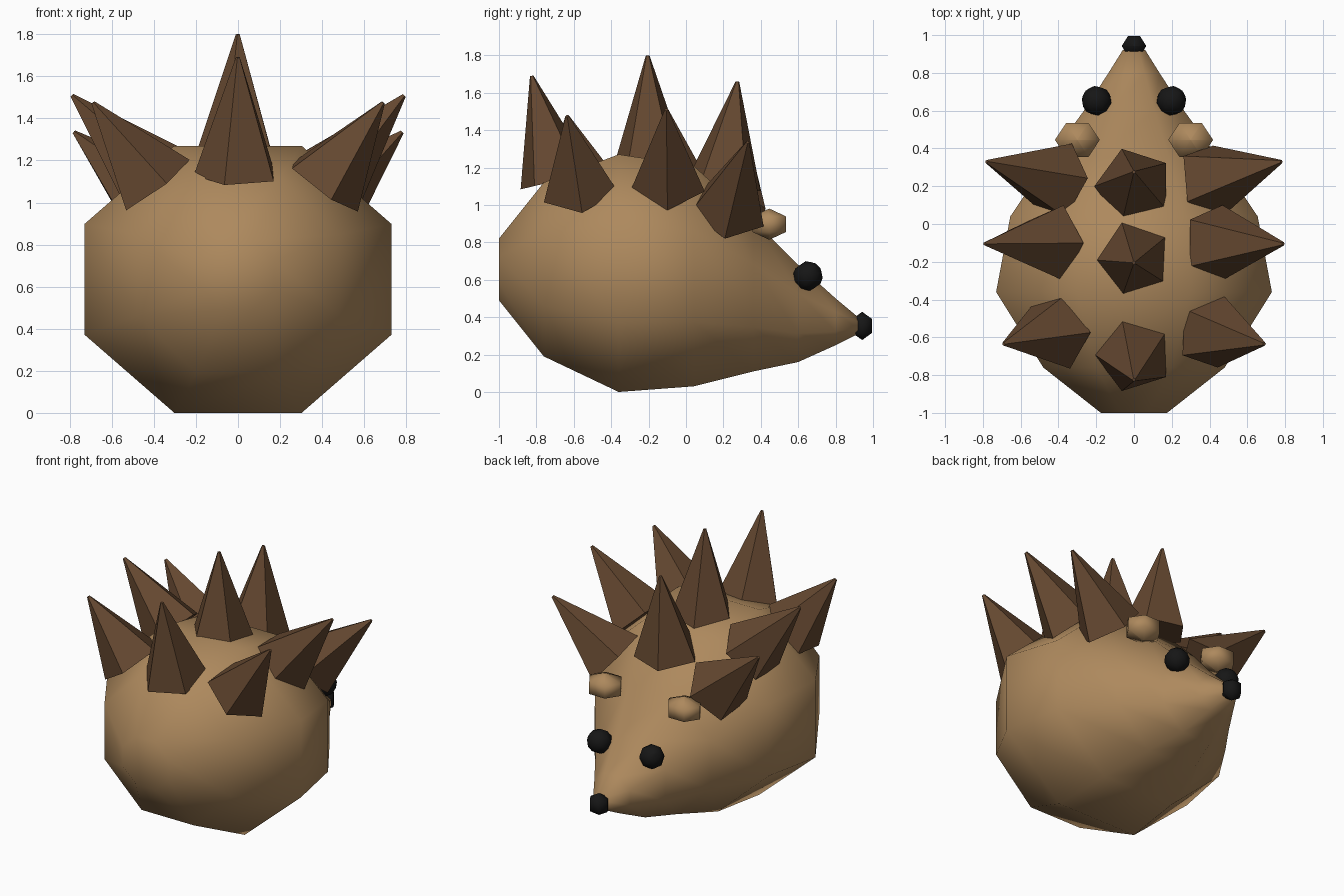
import bpy, math
from mathutils import Vector, Matrix

if "Cube" in bpy.data.objects:
    bpy.data.objects.remove(bpy.data.objects["Cube"])


def material(name, rgb):
    m = bpy.data.materials.new(name)
    m.diffuse_color = (*rgb, 1)
    m.use_nodes = True
    m.node_tree.nodes["Principled BSDF"].inputs["Base Color"].default_value = m.diffuse_color
    return m


TAN = material("tan", (0.42, 0.25, 0.11))
BROWN = material("brown", (0.13, 0.065, 0.03))
BLACK = material("black", (0.008, 0.008, 0.008))


def loft(name, rings, n, phase, mat, smooth, matrix):
    """Skin n-sided rings (z, rx, ry, centre_y) and cap both ends."""
    verts, faces = [], []
    for z, rx, ry, cy in rings:
        for i in range(n):
            a = phase + math.tau * i / n
            verts.append(matrix @ Vector((rx * math.cos(a), cy + ry * math.sin(a), z)))
    for r in range(len(rings) - 1):
        for i in range(n):
            j = (i + 1) % n
            faces.append((r * n + i, r * n + j, (r + 1) * n + j, (r + 1) * n + i))
    faces.append(tuple(reversed(range(n))))
    faces.append(tuple(range(len(verts) - n, len(verts))))
    if matrix.determinant() < 0:
        faces = [f[::-1] for f in faces]
    me = bpy.data.meshes.new(name)
    me.from_pydata(verts, [], faces)
    me.materials.append(mat)
    for p in me.polygons:
        p.use_smooth = smooth
    ob = bpy.data.objects.new(name, me)
    bpy.context.collection.objects.link(ob)
    return ob


def ball(name, centre, radii, n, levels, mat, aim=(0, 0, 1)):
    rings = []
    for k in range(levels + 1):
        t = -math.pi / 2 + math.pi * k / levels
        c = max(math.cos(t), 0.01)
        rings.append((radii[2] * math.sin(t), radii[0] * c, radii[1] * c, 0))
    turn = Vector((0, 0, 1)).rotation_difference(Vector(aim)).to_matrix().to_4x4()
    return loft(name, rings, n, 0, mat, True, Matrix.Translation(centre) @ turn)


def spike(name, base, tip, phase):
    base, tip = Vector(base), Vector(tip)
    axis = tip - base
    turn = Vector((0, 0, 1)).rotation_difference(axis).to_matrix().to_4x4()
    rings = [(0, 0.21, 0.21, 0), (axis.length, 0.01, 0.01, 0)]
    return loft(name, rings, 5, phase, BROWN, False, Matrix.Translation(base) @ turn)


# Body: octagonal sections (y, half width, bottom, top) from rump to snout
sections = [(-1.0, 0.175, 0.49, 0.82), (-0.76, 0.48, 0.19, 1.12), (-0.36, 0.73, 0.0, 1.27),
            (0.04, 0.655, 0.03, 1.21), (0.36, 0.44, 0.11, 0.92), (0.60, 0.265, 0.16, 0.68),
            (0.80, 0.135, 0.25, 0.50), (0.92, 0.06, 0.31, 0.40)]
k = 1 / math.cos(math.pi / 8)
# local z runs along world y, local y is world z
to_y = Matrix(((-1, 0, 0, 0), (0, 0, 1, 0), (0, 1, 0, 0), (0, 0, 0, 1)))
loft("body", [(y, w * k, (t - b) / 2 * k, (t + b) / 2) for y, w, b, t in sections],
     8, math.pi / 8, TAN, True, to_y)

# Nose
ball("nose", (0, 0.942, 0.353), (0.075, 0.07, 0.075), 6, 3, BLACK)

# Eyes and ears on both sides
for s, side in ((1, "right"), (-1, "left")):
    ball("eye_" + side, (s * 0.198, 0.652, 0.62), (0.08, 0.08, 0.08), 8, 6, BLACK,
         (s * 0.6, 0.5, 0.6))
    ball("ear_" + side, (s * 0.30, 0.445, 0.897), (0.137, 0.12, 0.083), 6, 3, TAN)

# Spikes: centre row, then mirrored side rows
for i, (base, tip) in enumerate((((0, -0.69, 1.13), (0, -0.825, 1.69)),
                                 ((0, -0.19, 1.20), (0, -0.205, 1.80)),
                                 ((0, 0.20, 1.10), (0, 0.275, 1.66)))):
    spike(f"spike_centre_{i + 1}", base, tip, math.pi)
for i, (base, tip) in enumerate((((0.40, -0.565, 1.08), (0.69, -0.635, 1.475)),
                                 ((0.42, -0.10, 1.115), (0.79, -0.105, 1.51)),
                                 ((0.39, 0.225, 0.97), (0.78, 0.33, 1.335)))):
    for s, side in ((1, "right"), (-1, "left")):
        spike(f"spike_{side}_{i + 1}", (s * base[0], *base[1:]), (s * tip[0], *tip[1:]), 0)
